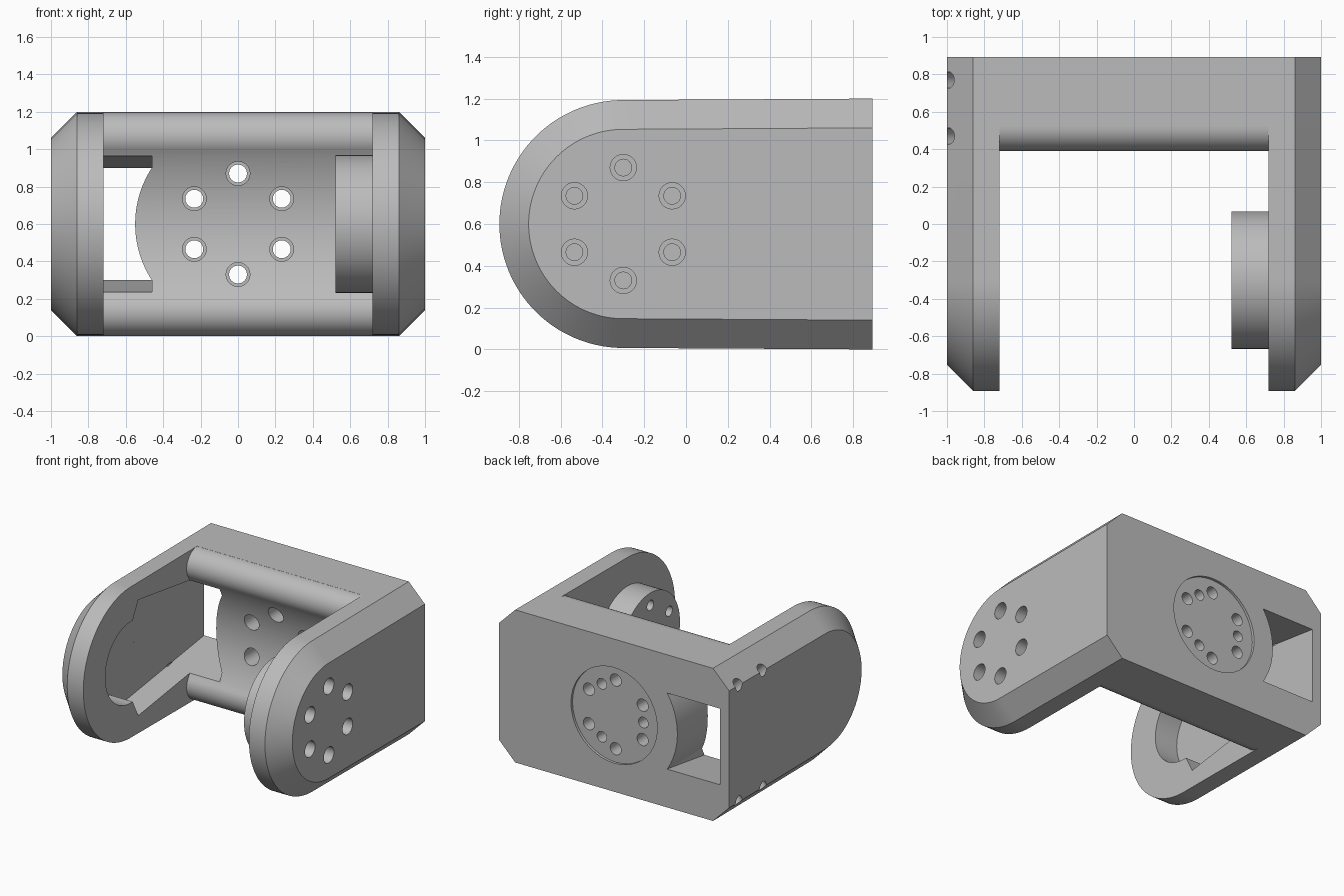
import bpy, bmesh
from math import pi, sin, cos, radians
from mathutils import Vector

cube = bpy.data.objects.get("Cube")
if cube:
    bpy.data.objects.remove(cube, do_unlink=True)

grey = bpy.data.materials.new("plain grey")
grey.use_nodes = True
colour = (0.5, 0.5, 0.5, 1)
grey.diffuse_color = colour
grey.node_tree.nodes["Principled BSDF"].inputs["Base Color"].default_value = colour

PIVOT_Y, MID_Z, BACK = -0.3, 0.6, 0.893


def arc(cy, cz, r, start, end, steps):
    """Points (y, z) on an arc, angles in degrees."""
    turn = [radians(start + (end - start) * i / steps) for i in range(steps + 1)]
    return [(cy + r * cos(t), cz + r * sin(t)) for t in turn]


def loft(name, sections):
    """Closed solid through (x, [(y, z), ...]) sections."""
    bm = bmesh.new()
    rings = [[bm.verts.new((x, y, z)) for y, z in pts] for x, pts in sections]
    for a, b in zip(rings, rings[1:]):
        for i in range(len(a)):
            j = (i + 1) % len(a)
            bm.faces.new((a[i], a[j], b[j], b[i]))
    bm.faces.new(rings[0])
    bm.faces.new(rings[-1])
    bmesh.ops.recalc_face_normals(bm, faces=bm.faces)
    mesh = bpy.data.meshes.new(name)
    bm.to_mesh(mesh)
    bm.free()
    ob = bpy.data.objects.new(name, mesh)
    bpy.context.collection.objects.link(ob)
    mesh.materials.append(grey)
    return ob


def cylinder(name, start, end, r, sides=32):
    """Cylinder between two points."""
    a, b = Vector(start), Vector(end)
    turn = (b - a).to_track_quat('Z', 'Y')
    bpy.ops.mesh.primitive_cylinder_add(vertices=sides, radius=r, depth=(b - a).length,
                                        location=(a + b) / 2, rotation=turn.to_euler())
    ob = bpy.context.object
    ob.name = name
    ob.data.materials.append(grey)
    return ob


def cut(target, cutter, keep=False):
    bpy.context.view_layer.objects.active = target
    mod = target.modifiers.new("cut", 'BOOLEAN')
    mod.operation, mod.solver, mod.object = 'DIFFERENCE', 'EXACT', cutter
    bpy.ops.object.modifier_apply(modifier=mod.name)
    if not keep:
        bpy.data.objects.remove(cutter, do_unlink=True)


def smooth(ob):
    bpy.ops.object.select_all(action='DESELECT')
    ob.select_set(True)
    bpy.context.view_layer.objects.active = ob
    bpy.ops.object.shade_smooth_by_angle(angle=radians(25))


# Rounded outer shell with chamfered outer sides
def outline(inset):
    half = MID_Z - inset
    return ([(BACK, MID_Z + half)] + arc(PIVOT_Y, MID_Z, half - 0.007, 90, 270, 64)
            + [(BACK, MID_Z - half)])


bracket = loft("bracket", [(-1, outline(0.14)), (-0.86, outline(0)),
                           (0.86, outline(0)), (1, outline(0.14))])

# Space between the arms: rounded rails and a hollow inner wall
upper = [(0.52, 1.3)] + arc(0.52, 1.067, 0.13, 90, 209.7, 20)
hollow = arc(PIVOT_Y, MID_Z, 0.815, 29.7, -29.7, 32)[1:-1]
lower = [(y, 2 * MID_Z - z) for y, z in reversed(upper)]
gap = upper + hollow + lower + [(-1.2, -0.1), (-1.2, 1.3)]
cut(bracket, loft("gap_cutter", [(-0.72, gap), (0.72, gap)]))

# Tapered cable slot through the wall and into the right arm, kept clear of the hub
slot_half = [(1.0, 0.284), (-0.21, 0.455), (-0.3, 0.28)]
slot = ([(y, MID_Z + h) for y, h in slot_half]
        + [(y, MID_Z - h) for y, h in reversed(slot_half)])
slot_cutter = loft("slot_cutter", [(-0.92, slot), (-0.46, slot)])
cut(slot_cutter, cylinder("hub_keep", (0, 0.2, MID_Z), (0, 1.2, MID_Z), 0.55, 96))
cut(bracket, slot_cutter)

# Round pocket inside the right arm
cut(bracket, cylinder("pocket_cutter", (-0.9201, PIVOT_Y, MID_Z),
                      (-0.6, PIVOT_Y, MID_Z), 0.32, 64))

# Shallow round seat on the back
cut(bracket, cylinder("seat_cutter", (0, BACK - 0.02, MID_Z), (0, 1, MID_Z), 0.375, 64))

# Pivot boss on the left arm
boss = cylinder("pivot_boss", (0.52, PIVOT_Y, MID_Z), (0.73, PIVOT_Y, MID_Z), 0.368, 64)

# Rings of six stepped screw holes in the wall and the left arm
for i in range(6):
    t = pi / 6 + i * pi / 3
    u, z = 0.27 * cos(t), MID_Z + 0.27 * sin(t)
    cut(bracket, cylinder("wall_hole", (u, 0.2, z), (u, 1, z), 0.048, 24))
    cut(bracket, cylinder("wall_counterbore", (u, 0.2, z), (u, 0.7, z), 0.064, 24))
    y = PIVOT_Y + u
    hole = cylinder("arm_hole", (0.4, y, z), (1.1, y, z), 0.04, 24)
    cut(bracket, hole, keep=True)
    cut(boss, hole)
    cut(bracket, cylinder("arm_counterbore", (0.84, y, z), (1.1, y, z), 0.063, 24))

# Three blind holes in the back seat
for i in range(3):
    t = pi / 3 + i * 2 * pi / 3
    x, z = 0.24 * cos(t), MID_Z + 0.24 * sin(t)
    cut(bracket, cylinder("blind_hole", (x, 0.75, z), (x, 1, z), 0.042, 24))

# Small screw holes along the right arm's chamfer edges
for side in (1, -1):
    for y in (0.47, 0.77):
        z = MID_Z + side * 0.465
        cut(bracket, cylinder("edge_hole", (-1.09, y, z + side * 0.1),
                              (-0.9, y, z - side * 0.09), 0.044, 24))

smooth(bracket)
smooth(boss)
